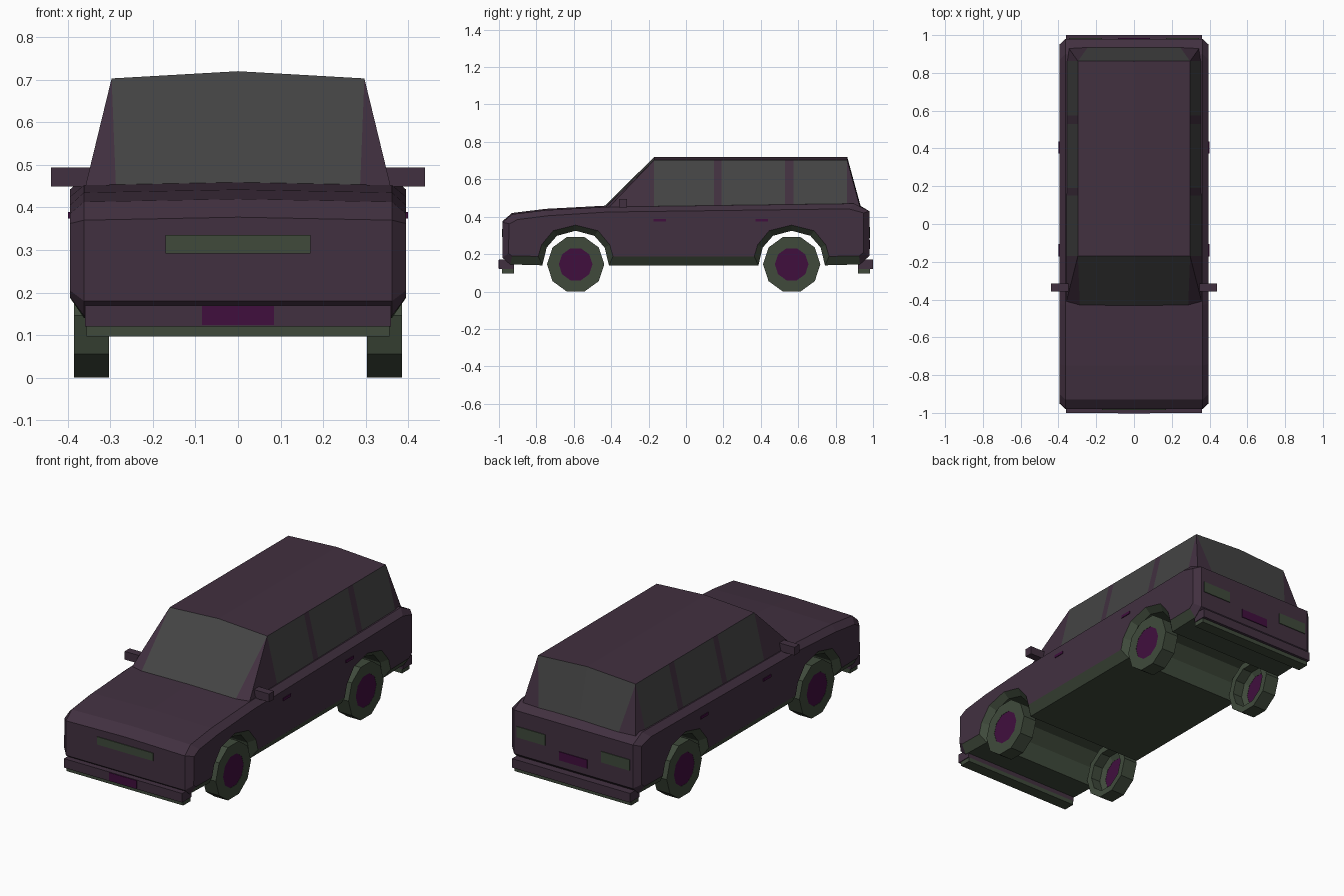
import bpy, bmesh, math

if "Cube" in bpy.data.objects:
    bpy.data.objects.remove(bpy.data.objects["Cube"])

def material(name, rgb):
    m = bpy.data.materials.new(name)
    m.diffuse_color = (*rgb, 1)
    m.use_nodes = True
    m.node_tree.nodes["Principled BSDF"].inputs["Base Color"].default_value = m.diffuse_color
    return m

PAINT = material("plum_paint", (0.0535, 0.0296, 0.0510))
GLASS = material("grey_glass", (0.058, 0.058, 0.058))
TRIM = material("dark_green_trim", (0.0500, 0.0685, 0.0440))
ACCENT = material("purple_accent", (0.0513, 0.0045, 0.0480))

def make(name, bm, mats):
    bmesh.ops.recalc_face_normals(bm, faces=bm.faces)
    me = bpy.data.meshes.new(name)
    bm.to_mesh(me)
    bm.free()
    for m in mats:
        me.materials.append(m)
    ob = bpy.data.objects.new(name, me)
    bpy.context.collection.objects.link(ob)
    return ob

def box(name, x, y, z, mat):
    """Box given by (min, max) ranges."""
    bm = bmesh.new()
    bmesh.ops.create_cube(bm, size=1)
    for v in bm.verts:
        v.co = [r[0] + (c + 0.5) * (r[1] - r[0]) for c, r in zip(v.co, (x, y, z))]
    return make(name, bm, [mat])

WHEELS = {"front": -0.59, "rear": 0.565}

# Lower body: side profile as (inner y, inner z, outer y, outer z)
top = [(-.98, .37, -.945, .362), (-.93, .413, -.90, .385), (-.75, .435, -.74, .405),
       (-.43, .452, -.42, .425), (.90, .470, .87, .442), (.98, .43, .95, .42),
       (.98, .19, .95, .21), (.93, .145, .925, .19)]
half_arch = [(.178, .14, .20, .188), (.155, .235, .182, .25), (.10, .298, .12, .325)]
arch = half_arch + [(0, .325, 0, .355)] + [(-a, b, -c, d) for a, b, c, d in half_arch[::-1]]
profile = list(top)
for c in (WHEELS["rear"], WHEELS["front"]):
    profile += [(c + a, b, c + d, e) for a, b, d, e in arch]
profile += [(-.94, .145, -.93, .19), (-.98, .18, -.95, .205)]

bm = bmesh.new()
rings = []
for x, outer in ((-.395, 1), (-.362, 0), (0, 0), (.362, 0), (.395, 1)):
    ring = []
    for i, p in enumerate(profile):
        y, z = p[2:] if outer else p[:2]
        if x == 0 and i < 5:
            z += 0.007
        ring.append(bm.verts.new((x, y, z)))
    rings.append(ring)
n = len(profile)
for a, b in zip(rings, rings[1:]):
    for i in range(n):
        j = (i + 1) % n
        f = bm.faces.new((a[i], a[j], b[j], b[i]))
        f.material_index = 1 if 7 <= i <= n - 3 else 0   # underside, arches, sills
bm.faces.new(rings[0])
bm.faces.new(rings[-1])
make("lower_body", bm, [PAINT, TRIM])

# Cabin: roof, screens, pillars and side windows
bm = bmesh.new()
def face(mat, *pts):
    bm.faces.new([bm.verts.new(p) for p in pts]).material_index = mat
RX, RZ, PEAK, BX, BZ = .297, .703, .72, .358, .452
F, R = -.17, .862
for s in (-1, 1):
    face(0, (0, F, PEAK), (s * RX, F, RZ), (s * RX, R, RZ), (0, R, PEAK))
    # windscreen and rear screen
    face(1, (0, F, PEAK), (s * RX, F, RZ), (s * .287, -.43, BZ), (0, -.435, BZ + .004))
    face(1, (0, R, PEAK), (s * RX, R, RZ), (s * .245, .935, BZ), (0, .935, BZ))
    # front and rear corner pillars
    face(0, (s * RX, F, RZ), (s * .287, -.43, BZ), (s * BX, -.41, BZ))
    face(0, (s * RX, F, RZ), (s * BX, -.41, BZ), (s * BX, F, BZ))
    face(0, (s * RX, R, RZ), (s * BX, R, BZ), (s * .345, .93, BZ))
    face(0, (s * RX, R, RZ), (s * .345, .93, BZ), (s * .245, .935, BZ))
    # side windows split by two pillars
    cuts = [F, .15, .19, .53, .575, R]
    for i, (y0, y1) in enumerate(zip(cuts, cuts[1:])):
        face((i + 1) % 2, (s * RX, y0, RZ), (s * RX, y1, RZ), (s * BX, y1, BZ), (s * BX, y0, BZ))
bmesh.ops.remove_doubles(bm, verts=bm.verts, dist=1e-5)
make("cabin", bm, [PAINT, GLASS])

# Bumpers with lower lips
for end, s in (("front", -1), ("rear", 1)):
    box(end + "_bumper", (-.36, .36), sorted((s * .92, s * 1.0)), (.12, .17), PAINT)
    box(end + "_bumper_lip", (-.356, .356), sorted((s * .92, s * .985)), (.097, .12), TRIM)

# Grille, plates and tail lights
box("grille", (-.17, .17), (-.984, -.978), (.292, .335), TRIM)
box("front_plate", (-.085, .085), (-1.003, -.998), (.124, .168), ACCENT)
box("rear_plate", (-.085, .085), (.978, .984), (.228, .275), ACCENT)

for side, s in (("left", -1), ("right", 1)):
    box(side + "_tail_light", sorted((s * .17, s * .345)), (.978, .984), (.285, .345), TRIM)
    box(side + "_mirror", sorted((s * .34, s * .44)), (-.358, -.315), (.449, .494), PAINT)
    for part, y in (("front", -.14), ("rear", .405)):
        box(f"{side}_{part}_handle", sorted((s * .392, s * .399)), (y - .033, y + .033),
            (.374, .389), ACCENT)

# Wheels: ten-sided tyre open on the inside, with a hub disc
def wheel(name, s, cy):
    bm = bmesh.new()
    section = [(.303, .118), (.303, .153), (.385, .153), (.385, .09), (.375, .09), (.36, .118)]
    loops = []
    for k in range(10):
        t = (k + .5) * math.tau / 10
        loops.append([bm.verts.new((s * x, cy + r * math.sin(t), .1455 + r * math.cos(t)))
                      for x, r in section])
    for k in range(10):
        a, b = loops[k], loops[(k + 1) % 10]
        for i in range(len(section)):
            j = (i + 1) % len(section)
            bm.faces.new((a[i], a[j], b[j], b[i]))
    make(name + "_tyre", bm, [TRIM])
    bm = bmesh.new()
    for x in (.376, .384):
        bm.faces.new([bm.verts.new((s * x, cy + .09 * math.sin(k * math.tau / 20),
                                    .1455 + .09 * math.cos(k * math.tau / 20)))
                      for k in range(20)])
    bm.verts.ensure_lookup_table()
    for k in range(20):
        j = (k + 1) % 20
        bm.faces.new((bm.verts[k], bm.verts[j], bm.verts[20 + j], bm.verts[20 + k]))
    make(name + "_hub", bm, [ACCENT])

for end, cy in WHEELS.items():
    for side, s in (("left", -1), ("right", 1)):
        wheel(f"{end}_{side}", s, cy)
